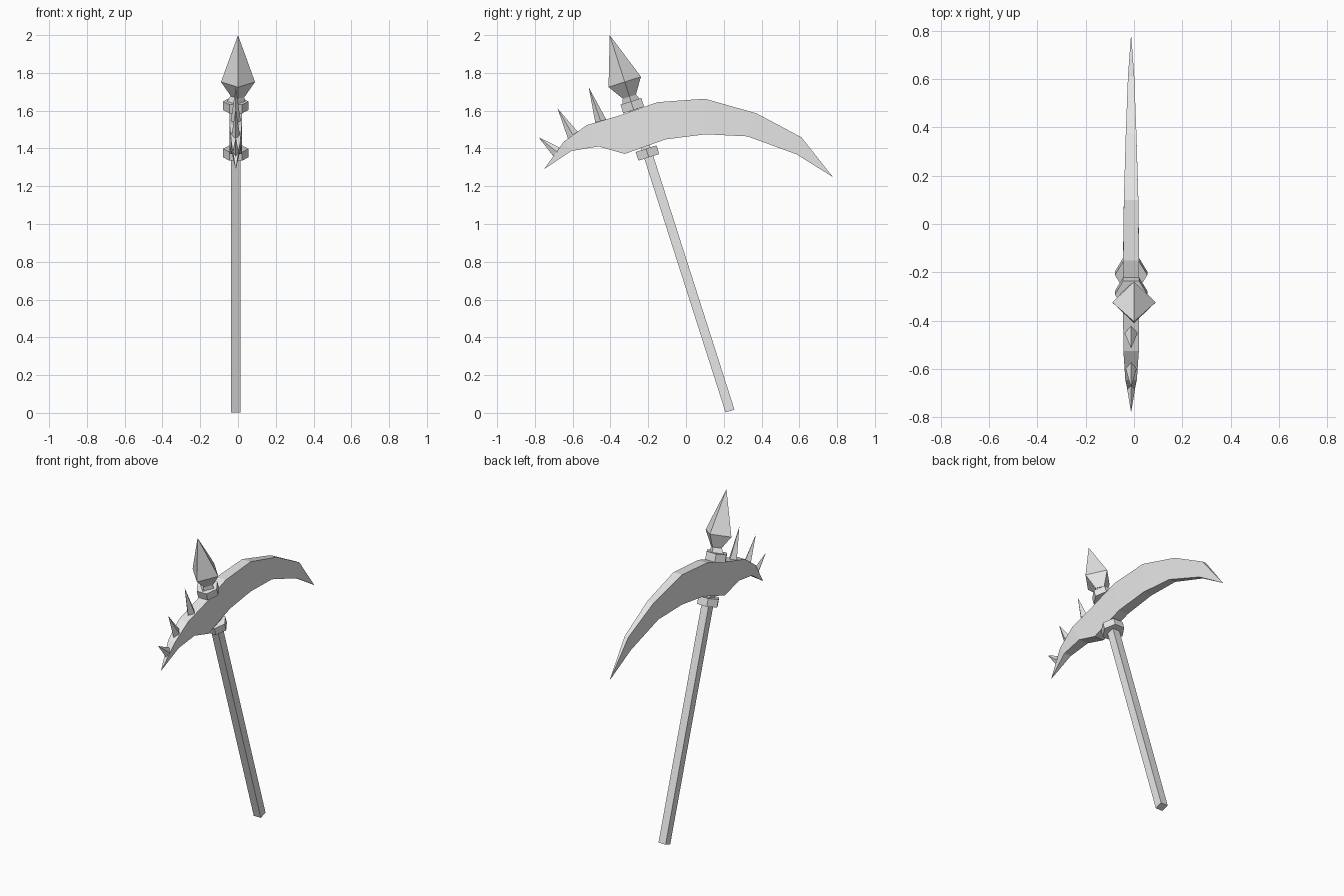
import bpy
import math
from mathutils import Matrix, Vector

default_cube = bpy.data.objects.get("Cube")
if default_cube:
    bpy.data.objects.remove(default_cube, do_unlink=True)

# Single flat colour
grey = bpy.data.materials.new("plain grey")
grey.use_nodes = True
grey.diffuse_color = (0.8, 0.8, 0.8, 1)
grey.node_tree.nodes["Principled BSDF"].inputs["Base Color"].default_value = grey.diffuse_color

CENTRE_X = -0.012
# Frame of the leaning shaft: local z runs up the handle
SHAFT = Matrix.Translation((CENTRE_X, 0.233, 0.01)) @ Matrix.Rotation(math.atan(0.32), 4, "X")


def add_object(name, points, faces, matrix=Matrix()):
    mesh = bpy.data.meshes.new(name)
    mesh.from_pydata([matrix @ Vector(p) for p in points], [], faces)
    mesh.materials.append(grey)
    obj = bpy.data.objects.new(name, mesh)
    bpy.context.collection.objects.link(obj)
    return obj


def loft(name, rings, matrix=Matrix()):
    """Skin equal-sized rings of points, with flat caps on both ends."""
    count = len(rings[0])
    points = [p for ring in rings for p in ring]
    faces = [tuple(reversed(range(count))),
             tuple(range(len(points) - count, len(points)))]
    for row in range(len(rings) - 1):
        for i in range(count):
            a, b = row * count + i, row * count + (i + 1) % count
            faces.append((a, b, b + count, a + count))
    return add_object(name, points, faces, matrix)


def polygon(radius, height, sides, phase=0.0, shift=0.0):
    turns = [phase + math.tau * i / sides for i in range(sides)]
    return [(shift + radius * math.cos(t), radius * math.sin(t), height) for t in turns]


def cone_on(name, base, tip):
    """Close a base polygon with a cap and a pointed tip."""
    count = len(base)
    sides = [(i, (i + 1) % count, count) for i in range(count)]
    return add_object(name, base + [tip], sides + [tuple(reversed(range(count)))])


# Square handle
loft("shaft", [polygon(0.035, h, 4, math.pi / 4) for h in (0, 1.7)], SHAFT)

# Six-sided collars below and above the blade
for name, height in (("lower_collar", 1.434), ("upper_collar", 1.697)):
    loft(name, [polygon(0.067, height + d, 6) for d in (-0.024, 0.024)], SHAFT)

# Flared neck and four-sided spear point on top
loft("spear_neck", [polygon(0.05, 1.715, 4), polygon(0.036, 1.75, 4, shift=0.008)], SHAFT)
spear_shift = -CENTRE_X
loft("spear_point", [polygon(0.036, 1.747, 4, shift=spear_shift),
                     polygon(0.09, 1.829, 4, shift=spear_shift),
                     polygon(0.0005, 2.088, 4, shift=spear_shift)], SHAFT)

# Curved blade: upper edge, lower edge and half thickness at each station
stations = [
    ((-0.749, 1.294), (-0.748, 1.293), 0.001),
    ((-0.645, 1.438), (-0.606, 1.387), 0.024),
    ((-0.526, 1.523), (-0.463, 1.411), 0.032),
    ((-0.35, 1.575), (-0.325, 1.371), 0.033),
    ((-0.151, 1.645), (-0.108, 1.448), 0.033),
    ((0.10, 1.663), (0.103, 1.475), 0.030),
    ((0.373, 1.586), (0.325, 1.464), 0.022),
    ((0.611, 1.459), (0.585, 1.369), 0.013),
    ((0.775, 1.252), (0.774, 1.251), 0.001),
]
blade_rings = []
for top, bottom, half in stations:
    left, right = CENTRE_X + half, CENTRE_X - half
    blade_rings.append([(right, *top), (right, *bottom), (left, *bottom), (left, *top)])
loft("blade", blade_rings)

# Three spikes along the short end: outer base, inner base, tip, half width
spikes = {
    "large_spike": ((-0.478, 1.525), (-0.418, 1.545), (-0.515, 1.724), 0.028),
    "middle_spike": ((-0.625, 1.452), (-0.566, 1.480), (-0.68, 1.612), 0.023),
    "small_spike": ((-0.702, 1.358), (-0.658, 1.400), (-0.78, 1.459), 0.017),
}
for name, (outer, inner, tip, half) in spikes.items():
    middle = [(a + b) / 2 for a, b in zip(outer, inner)]
    base = [(CENTRE_X, *outer), (CENTRE_X + half, *middle),
            (CENTRE_X, *inner), (CENTRE_X - half, *middle)]
    cone_on(name, base, (CENTRE_X, *tip))

# Make every surface face outwards
import bmesh
for obj in bpy.context.collection.objects:
    if obj.type == "MESH" and grey.name in obj.data.materials:
        bm = bmesh.new()
        bm.from_mesh(obj.data)
        bmesh.ops.recalc_face_normals(bm, faces=bm.faces)
        bm.to_mesh(obj.data)
        bm.free()
